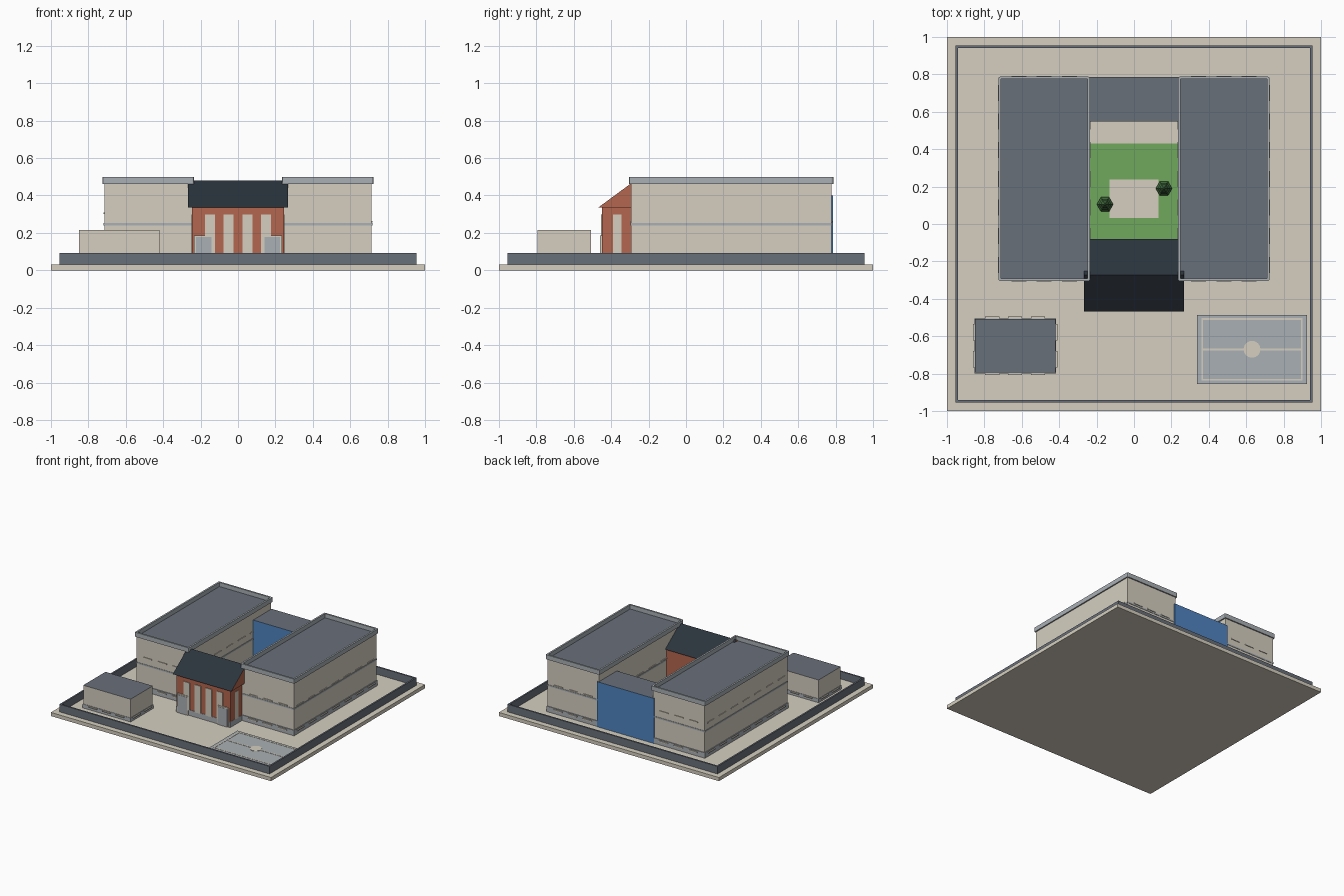
import bpy, bmesh, math
from mathutils import Matrix

old = bpy.data.objects.get("Cube")
if old:
    bpy.data.objects.remove(old, do_unlink=True)


def material(name, code):
    # Hex sRGB to linear
    rgb = [int(code[i:i + 2], 16) / 255 for i in (0, 2, 4)]
    col = [c / 12.92 if c < 0.04 else ((c + 0.055) / 1.055) ** 2.4 for c in rgb] + [1]
    m = bpy.data.materials.new(name)
    m.use_nodes = True
    m.diffuse_color = col
    m.node_tree.nodes["Principled BSDF"].inputs["Base Color"].default_value = col
    return m


BEIGE = material("beige_render", "d6cfc0")
SLATE = material("slate_grey", "69707a")
LIGHT = material("light_grey", "aab0b5")
DARK = material("dark_roof", "2b343c")
BRICK = material("red_brick", "b4664e")
BLUE = material("blue_glazing", "4f85c0")
GREEN = material("lawn_green", "70a95c")
LEAF = material("tree_green", "40683c")
BARK = material("bark_brown", "5a4330")

GROUND = 0.03


def finish(name, bm, mats, rule=None):
    mesh = bpy.data.meshes.new(name)
    bmesh.ops.recalc_face_normals(bm, faces=bm.faces)
    for f in bm.faces:
        f.material_index = rule(f) if rule else 0
    bm.to_mesh(mesh)
    bm.free()
    for m in mats:
        mesh.materials.append(m)
    ob = bpy.data.objects.new(name, mesh)
    bpy.context.scene.collection.objects.link(ob)


def add_box(bm, x0, x1, y0, y1, z0, z1):
    for v in bmesh.ops.create_cube(bm, size=1)["verts"]:
        v.co.x = x1 if v.co.x > 0 else x0
        v.co.y = y1 if v.co.y > 0 else y0
        v.co.z = z1 if v.co.z > 0 else z0


def box(name, x0, x1, y0, y1, z0, z1, mat, top=None):
    bm = bmesh.new()
    add_box(bm, x0, x1, y0, y1, z0, z1)
    finish(name, bm, [mat, top or mat], lambda f: int(f.normal.z > 0.9))


def frame(name, x0, x1, y0, y1, z0, z1, t, mat):
    # Rectangular ring with wall thickness t
    bm = bmesh.new()
    add_box(bm, x0, x1, y0, y0 + t, z0, z1)
    add_box(bm, x0, x1, y1 - t, y1, z0, z1)
    add_box(bm, x0, x0 + t, y0 + t, y1 - t, z0, z1)
    add_box(bm, x1 - t, x1, y0 + t, y1 - t, z0, z1)
    finish(name, bm, [mat])


def parapet_roof(name, x0, x1, y0, y1, z0, z1, slab):
    # Rounded rim around a sunken flat roof
    bm = bmesh.new()
    add_box(bm, x0, x1, y0, y1, z0, z1)
    upright = [e for e in bm.edges if abs(e.verts[0].co.z - e.verts[1].co.z) > 0.01]
    bmesh.ops.bevel(bm, geom=upright, offset=0.009, segments=2, profile=0.5, affect="EDGES")
    bm.normal_update()
    top = [f for f in bm.faces if f.normal.z > 0.9]
    bmesh.ops.inset_region(bm, faces=top, thickness=0.014, use_even_offset=True)
    well = bmesh.ops.extrude_face_region(bm, geom=top)["geom"]
    bmesh.ops.delete(bm, geom=top, context="FACES")
    for v in well:
        if isinstance(v, bmesh.types.BMVert):
            v.co.z = slab
    finish(name, bm, [LIGHT, SLATE],
           lambda f: int(f.normal.z > 0.9 and f.calc_center_median().z < z1 - 0.01))


def sills(name, x0, x1, y0, y1, z, nx, ny, wx, wy, out):
    # Evenly spaced window sills on all four walls
    bm = bmesh.new()
    for i in range(nx):
        c = x0 + (x1 - x0) * (0.5 + (i - (nx - 1) / 2) / (nx + 0.5))
        for y in (y0, y1):
            add_box(bm, c - wx / 2, c + wx / 2, y - out, y + out, z, z + 0.008)
    for i in range(ny):
        c = y0 + (y1 - y0) * (0.5 + (i - (ny - 1) / 2) / ny)
        for x in (x0, x1):
            add_box(bm, x - out, x + out, c - wy / 2, c + wy / 2, z, z + 0.008)
    finish(name, bm, [BEIGE])


# Site
box("ground_slab", -1, 1, -1, 1, 0, GROUND, BEIGE)
frame("boundary_wall", -0.955, 0.955, -0.955, 0.955, GROUND, 0.092, 0.013, SLATE)

# Two long wings
for side, x0, x1, upper in (("left", 0.245, 0.715, 0.256), ("right", -0.715, -0.245, 0.302)):
    y0, y1 = -0.295, 0.778
    n = side + "_wing"
    box(n + "_walls", x0, x1, y0, y1, GROUND, 0.462, BEIGE)
    box(n + "_plinth", x0 - 0.005, x1 + 0.005, y0 - 0.005, y1 + 0.005, GROUND, 0.075, LIGHT)
    frame(n + "_floor_band", x0 - 0.003, x1 + 0.003, y0 - 0.003, y1 + 0.003, 0.24, 0.252, 0.01, LIGHT)
    parapet_roof(n + "_parapet", x0 - 0.01, x1 + 0.01, y0 - 0.01, y1 + 0.01, 0.461, 0.498, 0.464)
    sills(n + "_lower_sills", x0, x1, y0, y1, 0.058, 3, 7, 0.08, 0.085, 0.013)
    sills(n + "_upper_sills", x0, x1, y0, y1, upper, 3, 7, 0.08, 0.085, 0.005)

# Glazed link at the back
box("rear_link", -0.245, 0.245, 0.547, 0.78, GROUND, 0.4, BLUE, SLATE)
box("rear_glazing", -0.258, 0.258, 0.778, 0.787, GROUND, 0.4, BLUE, SLATE)

# Brick entrance hall with a gable roof along x
box("entrance_hall", -0.245, 0.245, -0.45, -0.095, GROUND, 0.345, BRICK)
box("entrance_plinth", -0.247, 0.247, -0.453, -0.092, GROUND, 0.075, LIGHT)
bm = bmesh.new()
profile = [(-0.467, 0.337), (-0.08, 0.337), (-0.273, 0.48)]
end = bm.faces.new([bm.verts.new((-0.266, y, z)) for y, z in profile])
ext = bmesh.ops.extrude_face_region(bm, geom=[end], use_keep_orig=True)
for v in ext["geom"]:
    if isinstance(v, bmesh.types.BMVert):
        v.co.x = 0.266
finish("entrance_roof", bm, [BRICK, DARK], lambda f: int(f.normal.z > 0.2))

# Tall entrance windows
for i in range(4):
    x = -0.15 + i * 0.1
    box("tall_window_%d" % (i + 1), x - 0.027, x + 0.027, -0.455, -0.448, 0.07, 0.297, BEIGE)
for s, n in ((1, "left"), (-1, "right")):
    a, b = sorted((s * 0.243, s * 0.248))
    box(n + "_side_window", a, b, -0.39, -0.345, 0.07, 0.297, BEIGE)
    # Framed doors in the facade corners
    x = s * 0.184
    box(n + "_door_frame", x - 0.05, x + 0.05, -0.459, -0.448, GROUND, 0.187, BEIGE)
    box(n + "_door_panel", x - 0.041, x + 0.041, -0.461, -0.455, GROUND, 0.177, LIGHT)

# Courtyard garden
box("lawn", -0.24, 0.24, -0.09, 0.43, GROUND, 0.036, GREEN)
box("patio", -0.132, 0.13, 0.032, 0.237, GROUND, 0.042, BEIGE)


def cone(name, x, y, z, r0, r1, h, mat):
    bm = bmesh.new()
    place = Matrix.Translation((x, y, z + h / 2)) @ Matrix.Rotation(math.pi / 6, 4, "Z")
    bmesh.ops.create_cone(bm, cap_ends=True, segments=6, radius1=r0, radius2=r1, depth=h, matrix=place)
    finish(name, bm, [mat])


for n, x, y in (("front", -0.155, 0.105), ("back", 0.16, 0.19)):
    cone(n + "_tree_trunk", x, y, GROUND, 0.01, 0.01, 0.05, BARK)
    for i in range(3):
        cone("%s_tree_tier_%d" % (n, i + 1), x, y, 0.065 + i * 0.03, 0.044 - i * 0.01, 0.004, 0.045, LEAF)

# Small outbuilding
hx0, hx1, hy0, hy1 = -0.85, -0.42, -0.795, -0.507
box("outbuilding_walls", hx0, hx1, hy0, hy1, GROUND, 0.215, BEIGE, SLATE)
box("outbuilding_plinth", hx0 - 0.003, hx1 + 0.003, hy0 - 0.003, hy1 + 0.003, GROUND, 0.062, LIGHT)
sills("outbuilding_sills", hx0, hx1, hy0, hy1, 0.05, 3, 2, 0.075, 0.09, 0.012)

# Sports court with painted lines
box("sports_court", 0.336, 0.926, -0.855, -0.487, GROUND, 0.042, LIGHT)
frame("court_border_line", 0.36, 0.902, -0.838, -0.502, 0.04, 0.044, 0.01, BEIGE)
box("court_middle_line", 0.37, 0.892, -0.675, -0.665, 0.04, 0.044, BEIGE)
bm = bmesh.new()
spot = Matrix.Translation((0.631, -0.67, 0.042))
bmesh.ops.create_cone(bm, cap_ends=True, segments=24, radius1=0.045, radius2=0.045, depth=0.006, matrix=spot)
finish("court_centre_spot", bm, [BEIGE])
